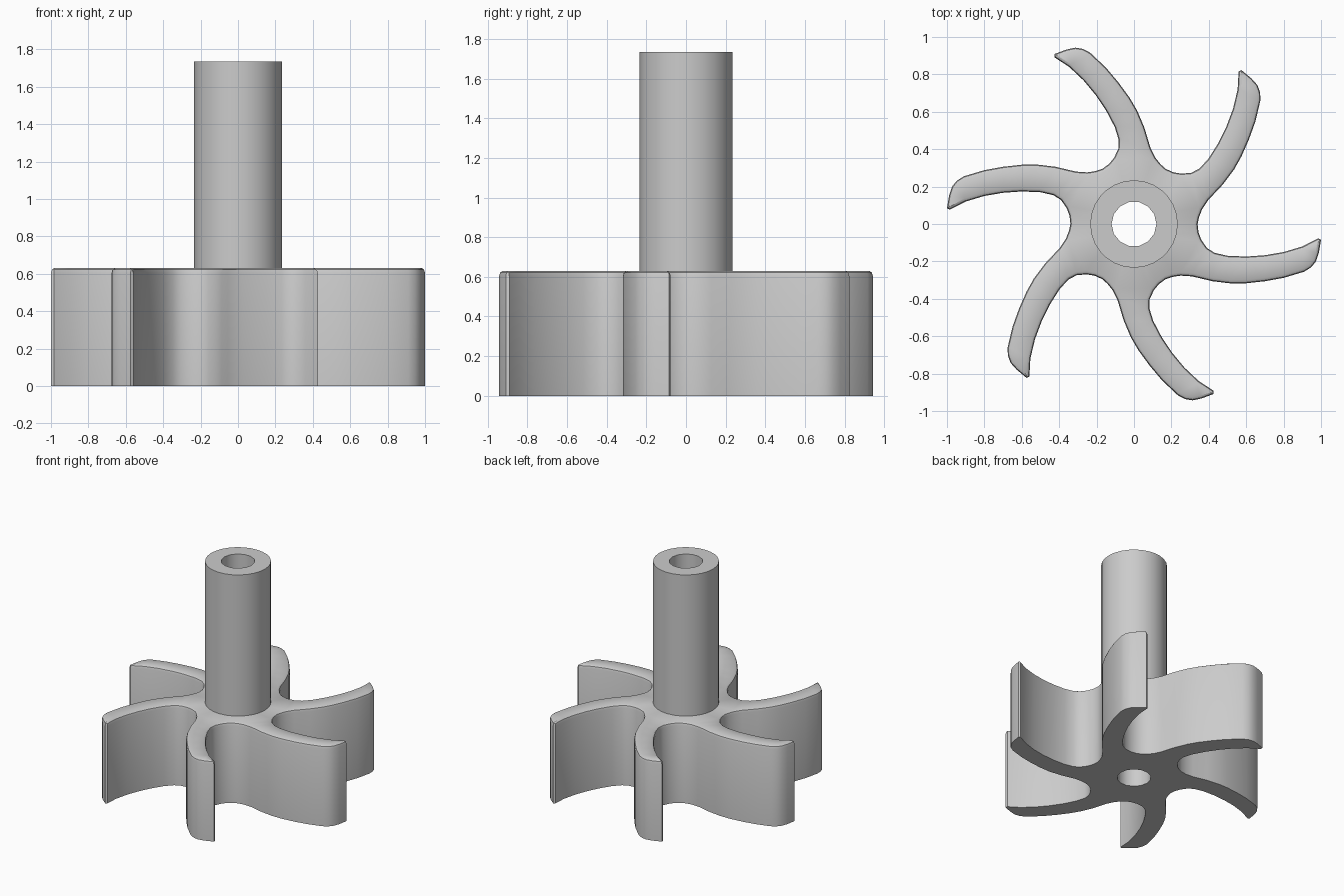
import bpy, bmesh
from math import cos, sin, pi, radians
from mathutils import Vector, Matrix

cube = bpy.data.objects.get("Cube")
if cube:
    bpy.data.objects.remove(cube)

BLADES = 6
HUB_TOP, SHAFT_TOP = 0.63, 1.735
SHAFT_R, BORE_R = 0.234, 0.12

grey = bpy.data.materials.new("plain grey")
grey.use_nodes = True
grey.diffuse_color = (0.6, 0.6, 0.6, 1)
grey.node_tree.nodes["Principled BSDF"].inputs["Base Color"].default_value = (0.6, 0.6, 0.6, 1)

# One blade, from the valley before it to just short of the next valley
BLADE = [(.34, 0), (.345, -.045), (.36, -.085), (.39, -.128), (.43, -.154), (.5, -.17),
         (.6, -.174), (.7, -.167), (.8, -.15), (.9, -.12), (.985, -.077), (1, -.085),
         (.988, -.155), (.973, -.2), (.947, -.232), (.91, -.255), (.8, -.288), (.7, -.306),
         (.6, -.317), (.52, -.318), (.42, -.306), (.31, -.28), (.25, -.276), (.205, -.283)]


def circle(radius, count):
    return [Vector((radius * cos(2 * pi * i / count), radius * sin(2 * pi * i / count)))
            for i in range(count)]


def inset(points, distance):
    """Move a clockwise outline inward, with limited mitres."""
    result = []
    for i, p in enumerate(points):
        a = (p - points[i - 1]).normalized()
        b = (points[(i + 1) % len(points)] - p).normalized()
        na, nb = Vector((a.y, -a.x)), Vector((b.y, -b.x))
        n = (na + nb).normalized()
        result.append(p + n * distance / max(n.dot(na), 0.6))
    return result


def add_ring(bm, points, z):
    verts = [bm.verts.new((p.x, p.y, z)) for p in points]
    for i, v in enumerate(verts):
        bm.edges.new((verts[i - 1], v))
    return verts


def ring_edges(bm, verts):
    return [bm.edges.get((verts[i - 1], v)) for i, v in enumerate(verts)]


def build(name, outer, inner):
    """Hollow solid: outer and inner walls from stacked rings, joined by flat end faces."""
    bm = bmesh.new()
    walls = [[add_ring(bm, pts, z) for pts, z in wall] for wall in (outer, inner)]
    for wall in walls:
        for low, high in zip(wall, wall[1:]):
            for i in range(len(low)):
                bm.faces.new((low[i - 1], low[i], high[i], high[i - 1]))
    for end in (0, -1):
        edges = ring_edges(bm, walls[0][end]) + ring_edges(bm, walls[1][end])
        bmesh.ops.triangle_fill(bm, edges=edges, use_beauty=True, use_dissolve=False)
    bmesh.ops.recalc_face_normals(bm, faces=bm.faces)
    mesh = bpy.data.meshes.new(name)
    bm.to_mesh(mesh)
    bm.free()
    mesh.materials.append(grey)
    obj = bpy.data.objects.new(name, mesh)
    bpy.context.collection.objects.link(obj)
    bpy.ops.object.select_all(action='DESELECT')
    obj.select_set(True)
    bpy.context.view_layer.objects.active = obj
    bpy.ops.object.shade_smooth_by_angle(angle=radians(35))
    return obj


# Bladed wheel with a rounded upper rim and a bore
outline = [Matrix.Rotation(-2 * pi * k / BLADES, 2) @ Vector(p)
           for k in range(BLADES) for p in BLADE]
rim = [(0, 0), (0, HUB_TOP - .025), (.005, HUB_TOP - .008), (.018, HUB_TOP)]
bore = circle(BORE_R, 14)
build("bladed_wheel", [(inset(outline, d), z) for d, z in rim],
      [(bore, 0), (bore, HUB_TOP)])

# Hollow drive shaft
barrel = circle(SHAFT_R, 28)
build("hollow_shaft", [(barrel, HUB_TOP), (barrel, SHAFT_TOP)],
      [(bore, HUB_TOP), (bore, SHAFT_TOP)])
